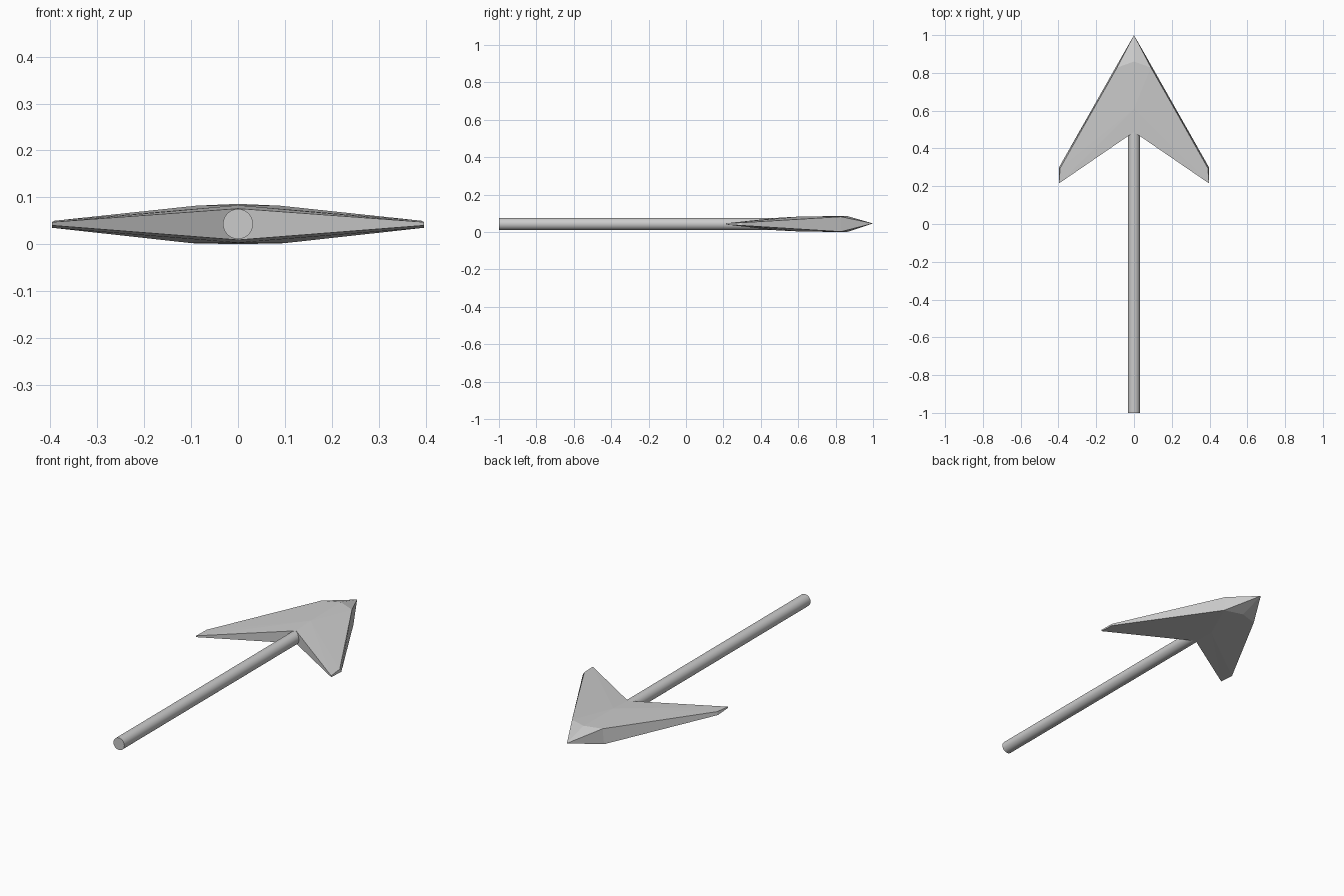
import bpy, bmesh

cube = bpy.data.objects.get("Cube")
if cube:
    bpy.data.objects.remove(cube, do_unlink=True)

MID = 0.043  # height of the arrow's axis

grey = bpy.data.materials.new("plain_grey")
grey.use_nodes = True
colour = (0.6, 0.6, 0.6, 1)
grey.diffuse_color = colour
grey.node_tree.nodes["Principled BSDF"].inputs["Base Color"].default_value = colour

# Shaft: round rod sunk into the notch of the head
bpy.ops.mesh.primitive_cylinder_add(vertices=32, radius=0.032, depth=1.55,
                                    location=(0, -0.225, MID), rotation=(1.5707963, 0, 0))
shaft = bpy.context.object
shaft.name = "shaft"
shaft.data.materials.append(grey)
bpy.ops.object.shade_smooth_by_angle(angle=0.6)

# Arrowhead: left half built from named corners, then mirrored
corners = {
    "point": (0, 1.0, 0.046),
    "ridge_top": (0, 0.86, 0.086), "ridge_low": (0, 0.86, 0),
    "spine_top": (0, 0.61, 0.083), "spine_low": (0, 0.61, 0.003),
    "notch_top": (0, 0.487, 0.076), "notch_low": (0, 0.487, 0.009),
    "shoulder_top": (0.09, 0.828, 0.082), "shoulder_low": (0.098, 0.828, 0.002),
    "barb_top": (0.391, 0.295, 0.05), "barb_low": (0.397, 0.3, 0.035),
    "heel_top": (0.397, 0.215, 0.047), "heel_low": (0.397, 0.215, 0.04),
}
bm = bmesh.new()
v = {name: bm.verts.new(co) for name, co in corners.items()}
for side in ("_top", "_low"):
    for face in (("point", "ridge", "shoulder"),
                 ("ridge", "spine", "shoulder"),
                 ("shoulder", "spine", "barb"),
                 ("barb", "spine", "heel"),
                 ("spine", "notch", "heel")):
        bm.faces.new([v[n if n == "point" else n + side] for n in face])
# Cutting edge, barb end and rear wall
bm.faces.new([v[n] for n in ("point", "shoulder_top", "shoulder_low")])
for a, b in (("shoulder", "barb"), ("barb", "heel"), ("heel", "notch")):
    bm.faces.new([v[n] for n in (a + "_top", b + "_top", b + "_low", a + "_low")])

half = bm.verts[:] + bm.edges[:] + bm.faces[:]
bmesh.ops.mirror(bm, geom=half, axis='X', merge_dist=0.0001)
bmesh.ops.remove_doubles(bm, verts=bm.verts[:], dist=0.0001)
bmesh.ops.recalc_face_normals(bm, faces=bm.faces[:])
mesh = bpy.data.meshes.new("arrowhead")
bm.to_mesh(mesh)
bm.free()
mesh.materials.append(grey)
head = bpy.data.objects.new("arrowhead", mesh)
bpy.context.collection.objects.link(head)
